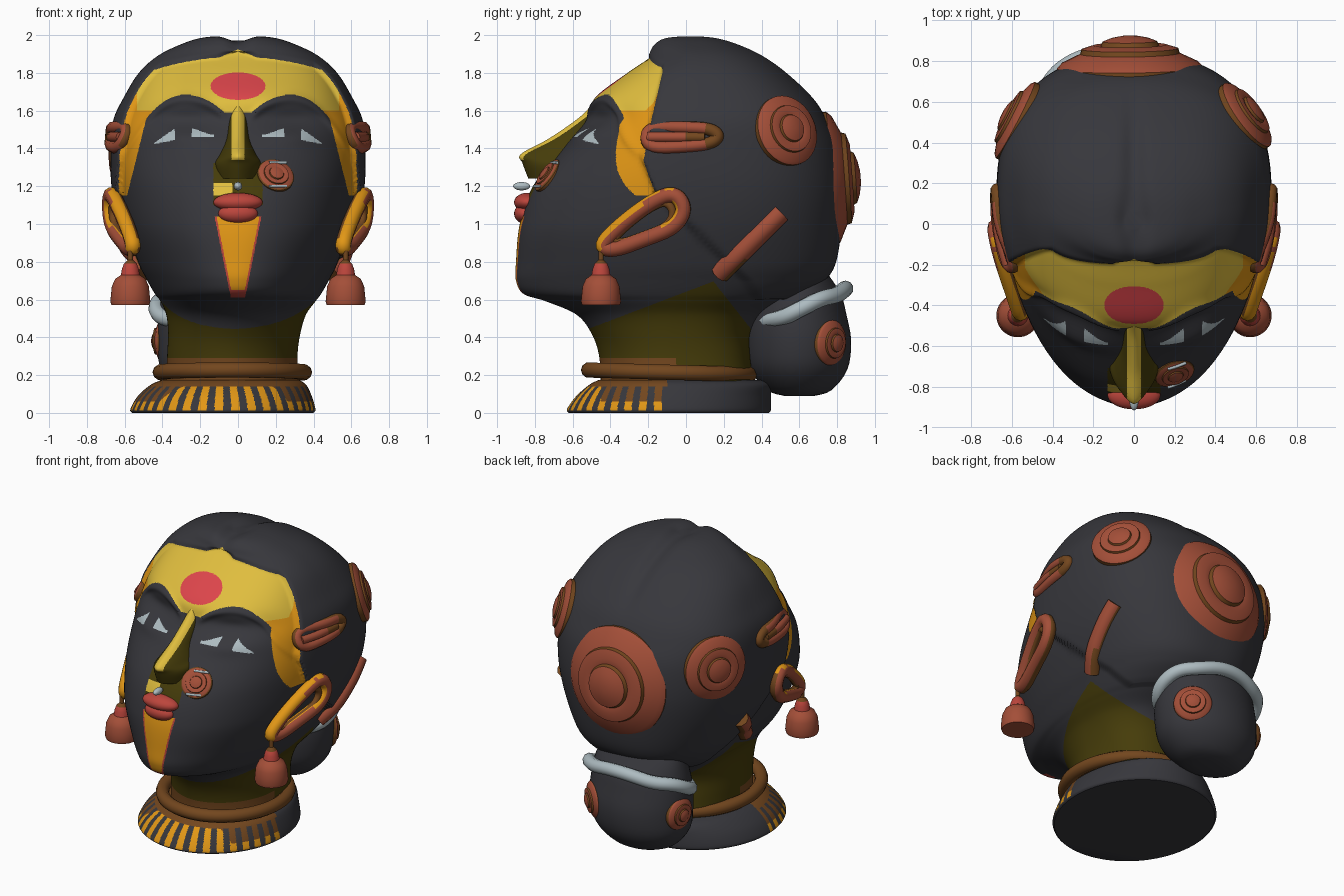
import bpy, bmesh
from math import sin, cos, pi, exp, copysign
from mathutils import Vector, Matrix
from mathutils.bvhtree import BVHTree

if "Cube" in bpy.data.objects:
    bpy.data.objects.remove(bpy.data.objects["Cube"])

COLOURS = {
    "charcoal": (.038, .038, .045), "yellow": (.74, .51, .048), "orange": (.76, .31, .008),
    "olive": (.06, .045, .003), "red": (.72, .06, .07), "terracotta": (.37, .078, .04),
    "brown": (.17, .062, .013), "pale_grey": (.42, .50, .53), "lip_red": (.50, .06, .045)}
MATS = {}
for label, rgb in COLOURS.items():
    m = MATS[label] = bpy.data.materials.new(label)
    m.use_nodes = True
    m.diffuse_color = (*rgb, 1)
    m.node_tree.nodes["Principled BSDF"].inputs["Base Color"].default_value = (*rgb, 1)


def paint(obj, rule):
    """Colour faces by one name or by rule(centre, normal)."""
    slots = []
    for p in obj.data.polygons:
        c = rule if isinstance(rule, str) else rule(p.center, p.normal)
        if c not in slots:
            slots.append(c)
            obj.data.materials.append(MATS[c])
        p.material_index = slots.index(c)
    bpy.ops.object.select_all(action='DESELECT')
    obj.select_set(True)
    bpy.context.view_layer.objects.active = obj
    bpy.ops.object.shade_smooth_by_angle(angle=.7)
    return obj


def finish(bm, name, rule):
    bmesh.ops.recalc_face_normals(bm, faces=bm.faces)
    me = bpy.data.meshes.new(name)
    bm.to_mesh(me)
    bm.free()
    obj = bpy.data.objects.new(name, me)
    bpy.context.collection.objects.link(obj)
    return paint(obj, rule)


def skin(bm, rings):
    """Join rings of points into a capped skin."""
    vs = [[bm.verts.new(p) for p in r] for r in rings]
    n = len(vs[0])
    for a, b in zip(vs, vs[1:]):
        for i in range(n):
            bm.faces.new((a[i], a[(i + 1) % n], b[(i + 1) % n], b[i]))
    bm.faces.new(vs[0][::-1])
    bm.faces.new(vs[-1])


def refine(bm, rule):
    """Subdivide faces that straddle a colour border, for crisp paint lines."""
    bm.normal_update()
    edges = set()
    for f in bm.faces:
        if len(f.verts) == 4 and len({rule(v.co, v.normal) for v in f.verts}) > 1:
            edges.update(f.edges)
    bmesh.ops.subdivide_edges(bm, edges=list(edges), cuts=3, use_grid_fill=True)


def spline(rows, steps):
    for i in range(len(rows) - 1):
        quad = [rows[max(i - 1, 0)], rows[i], rows[i + 1], rows[min(i + 2, len(rows) - 1)]]
        for k in range(steps):
            t = k / steps
            yield [b + .5 * t * (c - a + t * (2*a - 5*b + 4*c - d + t * (3*(b - c) + d - a)))
                   for a, b, c, d in zip(*quad)]
    yield rows[-1]


def loft(name, rows, rule, cols, steps, front=lambda z: 2, back=2, deform=None):
    """Rows: height, front y, back y, half width, widest y, centre x."""
    rings = []
    for z, yf, yb, hw, yc, cx in spline(rows, steps):
        ring = []
        for i in range(cols):
            a = 2 * pi * (i + .5) / cols
            n = back if sin(a) > 0 else front(z)
            x = copysign(abs(cos(a)) ** (2 / n), cos(a)) * hw
            y = abs(sin(a)) ** (2 / n) * ((yb - yc) if sin(a) > 0 else (yf - yc))
            p = Vector((cx + x, yc + y, z))
            ring.append(deform(p, Vector((x, y, 0)).normalized()) if deform else p)
        rings.append(ring)
    bm = bmesh.new()
    skin(bm, rings)
    if callable(rule):
        refine(bm, rule)
    return finish(bm, name, rule)


def lathe(name, profile, matrix, rule, cols=40):
    bm = bmesh.new()
    skin(bm, [[matrix @ Vector((r * cos(2*pi*i/cols), r * sin(2*pi*i/cols), h))
               for i in range(cols)] for r, h in profile])
    return finish(bm, name, rule)


def ball(name, centre, radii, rule):
    bm = bmesh.new()
    bmesh.ops.create_uvsphere(bm, u_segments=40, v_segments=24, radius=1,
                              matrix=Matrix.LocRotScale(Vector(centre), None, Vector(radii)))
    return finish(bm, name, rule)


def tube(name, points, radius, rule, closed=True):
    cu = bpy.data.curves.new(name, 'CURVE')
    cu.dimensions, cu.bevel_depth, cu.bevel_resolution = '3D', radius, 3
    cu.use_fill_caps = True
    s = cu.splines.new('NURBS')
    s.points.add(len(points) - 1)
    for sp, p in zip(s.points, points):
        sp.co = (*p, 1)
    s.order_u, s.resolution_u = 3, 6
    s.use_cyclic_u, s.use_endpoint_u = closed, not closed
    obj = bpy.data.objects.new(name, cu)
    bpy.context.collection.objects.link(obj)
    bpy.ops.object.select_all(action='DESELECT')
    obj.select_set(True)
    bpy.context.view_layer.objects.active = obj
    bpy.ops.object.convert(target='MESH')
    return paint(bpy.context.object, rule)


def smooth(a, b, v):
    t = min(max((v - a) / (b - a), 0), 1)
    return t * t * (3 - 2 * t)


# Head: hairline and brow guides
HAIRLINE = [(.6, .36), (.7, .3), (1.17, -.17), (1.33, -.23), (1.5, -.2), (1.8, -.13), (2.1, -.1)]


def past_hairline(p):
    if p.z < HAIRLINE[0][0]:
        return -1
    peak = max(0, 1 - abs(p.x) / .1)
    above = p.z - 1.88 - .04 * peak + .35 * p.x ** 2 if p.z > 1.75 else -1
    for (z0, y0), (z1, y1) in zip(HAIRLINE, HAIRLINE[1:]):
        if p.z <= z1:
            return max(above, p.y - .04 * peak - y0 - (y1 - y0) * (p.z - z0) / (z1 - z0))


def brow(ax):
    return 1.685 - (2.2 if ax < .28 else 3) * (ax - .28) ** 2


def bump(v, mid, width):
    return exp(-((v - mid) / width) ** 2)


def shape_head(p, out):
    hair = smooth(-.01, .03, past_hairline(p))
    q = p + out * .035 * hair
    q.z -= .03 * bump(p.x, 0, .045) * smooth(1.6, 1.95, p.z) * hair
    ax = abs(p.x)
    if p.y < -.2 and p.z > 1.3:
        face = 1 - hair
        q.y += .035 * face * bump(ax, .28, .16) * bump(p.z, 1.55, .06)
        q.y -= .02 * face * bump(ax, .29, .13) * bump(p.z, 1.46, .045)
        q.y -= .02 * face * bump(p.z, brow(ax) - .02, .025) * smooth(.04, .1, ax)
    return q


def head_colour(c, n):
    x, y, z = c
    ax = abs(x)
    if past_hairline(c) > .005:
        return "charcoal"
    if z > 1.15:
        if (x / .145) ** 2 + ((z - 1.73) / .073) ** 2 < 1:
            return "red"
        if z > max(brow(ax), 1.59 if ax < .3 else 1.45):
            return "orange" if ax > .535 or (ax > .4 and z < 1.6) else "yellow"
        if z < 1.6 and ax > .5 + (1.5 - z) * .25:
            return "orange"
        outer = .335 < ax < .445 and 1.445 - .2 * (ax - .335) < z < 1.505 - .7 * (ax - .335)
        inner = .13 < ax < .245 and 1.46 < z < 1.468 + .35 * (ax - .13)
        if y < -.3 and (outer or inner):
            return "pale_grey"
    if y < -.6 and ax < .13 and 1.1 < z < 1.32:
        return "yellow" if x < -.03 and 1.15 < z < 1.22 else "olive"
    if y < -.6 and .61 < z < 1.04:
        edge = .04 + .2 * (z - .62) - ax
        if edge > 0:
            return "lip_red" if edge < .01 or z < .65 else "orange"
    if z < .29 and y < -.05:
        return "brown"
    if z < min(.47 + .38 * (y + .45), .69 - 1.27 * (y - .15)):
        return "olive"
    return "charcoal"


head = loft("head", [
    (.13, -.45, .36, .35, -.07, -.03), (.3, -.46, .34, .345, -.07, -.03),
    (.42, -.5, .34, .35, -.07, -.02), (.52, -.58, .4, .37, -.06, -.01),
    (.59, -.74, .52, .41, -.04, 0), (.63, -.86, .6, .44, -.02, 0),
    (.7, -.9, .7, .48, 0, 0), (.8, -.9, .76, .53, .03, 0), (1, -.88, .79, .6, .08, 0),
    (1.2, -.81, .8, .635, .12, 0), (1.4, -.65, .775, .64, .13, 0), (1.55, -.53, .71, .625, .14, 0),
    (1.67, -.48, .635, .57, .14, 0), (1.8, -.31, .5, .49, .1, 0), (1.89, -.18, .375, .39, .08, 0),
    (1.95, -.14, .25, .27, .05, 0), (1.985, -.09, .14, .16, .03, 0), (2, .01, .03, .01, .02, 0)],
    head_colour, 300, 11,
    lambda z: 1.9 + .25 * smooth(.65, 1, z) + .15 * smooth(1.1, 1.5, z), 2.5, shape_head)

# Nose, lips and stud
loft("nose", [(1.63, -.5, -.4, .03, -.45, 0), (1.56, -.57, -.4, .045, -.5, 0),
              (1.45, -.73, -.5, .06, -.6, 0), (1.37, -.875, -.6, .095, -.65, 0),
              (1.32, -.865, -.6, .12, -.7, 0), (1.24, -.835, -.6, .1, -.72, 0)],
     lambda c, n: "yellow" if abs(c.x) < .034 and c.y < -.5 and c.z > 1.34 else "olive",
     64, 6, lambda z: 1.6)
ball("upper_lip", (0, -.84, 1.115), (.13, .07, .05), "lip_red")
ball("lower_lip", (0, -.855, 1.055), (.105, .055, .052), "lip_red")
ball("nose_stud", (0, -.87, 1.2), (.022, .045, .022), "pale_grey")

# Bun with its band
bun = loft("bun", [(.09, .52, .68, .1, .6, -.1), (.12, .43, .77, .22, .6, -.1),
                   (.23, .34, .855, .32, .6, -.09), (.38, .32, .875, .345, .6, -.08),
                   (.52, .33, .85, .34, .6, -.08), (.63, .36, .82, .32, .6, -.08),
                   (.74, .4, .75, .27, .6, -.08), (.84, .45, .7, .15, .58, -.08)],
           "charcoal", 48, 4)
ring = [2 * pi * i / 14 for i in range(14)]
tube("bun_band", [(-.08 + .36 * cos(a), .615 + .235 * sin(a),
                   .555 + .1 * sin(a) + .012 * sin(5 * a)) for a in ring], .043, "pale_grey")

# Surface finder for ornaments
TREES = {o: BVHTree.FromPolygons([v.co for v in o.data.vertices],
                                 [p.vertices for p in o.data.polygons]) for o in (head, bun)}


def surface(obj, start, direction):
    return TREES[obj].ray_cast(Vector(start), Vector(direction))[:2]


STEPS = [(1, -.04), (1, .025), (.93, .045), (.68, .055), (.66, .082), (.5, .085),
         (.4, .07), (.37, .095), (.25, .108), (.1, .115), (.02, .115)]


def rosette(name, obj, start, direction, radius, curve, height=1, rim=.5):
    """Low domed disc with raised rings, bent to follow the surface."""
    loc, nor = surface(obj, start, direction)
    mat = Matrix.Translation(loc) @ nor.to_track_quat('Z', 'Y').to_matrix().to_4x4()
    profile = [(r * radius, h * height - (r * radius) ** 2 / (2 * curve)) for r, h in STEPS]
    lathe(name, profile, mat, lambda c, n: "brown" if n.dot(nor) < rim else "terracotta")


rosette("back_rosette", head, (-.02, 2, 1.24), (0, -1, 0), .36, .75, .8)
rosette("left_rosette", head, (2, .545, 1.5), (-1, 0, 0), .19, .7, .45)
rosette("right_rosette", head, (-2, .52, 1.38), (1, 0, 0), .21, .7, .45)
rosette("left_bun_rosette", bun, (1, 1.4, .37), (-.8, -.6, 0), .12, .3, .35)
rosette("right_bun_rosette", bun, (-2, .65, .38), (1, 0, 0), .105, .3, .35)
rosette("cheek_ornament", head, (.2, -2, 1.26), (0, 1, 0), .1, .8, .25, .8)
for z in (1.2, 1.325):
    tube("cheek_wire", [surface(head, (.16 + .03 * i, -2, z), (0, 1, 0))[0]
                        + Vector((.006, -.015, 0)) for i in range(4)], .008, "pale_grey", False)

# Ornaments on both sides
BELL = [(.02, .57), (.1, .57), (.106, .59), (.102, .63), (.098, .67), (.08, .71), (.05, .73),
        (.045, .76), (.034, .79), (.014, .81), (.014, .9)]
EAR = [Vector(p) for p in ((.55, -.46, .88), (.59, -.34, 1), (.645, -.18, 1.12), (.675, -.06, 1.17),
                           (.68, 0, 1.08), (.665, -.06, .98), (.62, -.22, .92), (.57, -.38, .86))]
EAR_MID = sum(EAR, Vector()) / len(EAR)
for s, side, back, reach in ((1, "left", .18, .32), (-1, "right", .06, .2)):
    flip = Vector((s, 1, 1))

    def on_side(y, z):
        return surface(head, (2 * s, y, z), (-s, 0, 0))[0]
    tube(side + "_ear", [p * flip for p in EAR], .042,
         lambda c, n: "orange" if n.y < -.45 or n.z > .8 else
         "terracotta" if n.x * s > .2 else "brown")
    tube(side + "_inner_ear", [(EAR_MID + (p - EAR_MID) * .72) * flip for p in EAR], .022, "brown")
    lathe(side + "_bell_earring", BELL, Matrix.Translation((.57 * s, -.45, 0)),
          lambda c, n: "brown" if c.z > .8 else "lip_red" if c.z > .73 else "terracotta")
    pin = [(-.21, 1.4), (0, 1.41), (.13, 1.425), (.18, 1.465), (.13, 1.505), (0, 1.512), (-.21, 1.515)]
    tube(side + "_hair_pin", [on_side(y, z) for y, z in pin], .033,
         lambda c, n: "terracotta" if n.x * s > .3 and c.y < .1 else "brown")
    tube(side + "_pin_core", [on_side(-.2 + .1 * i, 1.46) for i in range(4)], .028,
         lambda c, n: "terracotta" if c.y < 0 else "brown", False)
    clip = [on_side(back + reach * i / 6, .74 + reach * i / 6) - Vector((.015 * s, 0, 0))
            for i in range(7)]
    tube(side + "_hair_clip", clip, .055,
         lambda c, n: "terracotta" if n.x * s > .45 else "brown", False)


# Collar and striped base
tube("collar", [(-.03 + .39 * cos(a), -.09 + .435 * sin(a), .215 - .012 * sin(a)) for a in ring],
     .042, "brown")


def base_colour(c, n):
    if c.y > -.1 or c.z < .012:
        return "charcoal"
    if c.z > .14:
        return "brown"
    turn = Vector((c.x + .08, c.y + .09)).angle_signed(Vector((1, 0))) / (2 * pi)
    if turn * 38 % 1 > .52:
        return "charcoal"
    return "orange" if c.y < -.45 or c.z < .06 else "brown"


loft("base", [(0, -.62, .44, .48, -.09, -.08), (.02, -.63, .45, .49, -.09, -.08),
              (.09, -.58, .45, .46, -.09, -.07), (.15, -.51, .45, .41, -.09, -.05),
              (.175, -.46, .4, .36, -.09, -.04)], base_colour, 160, 5)
